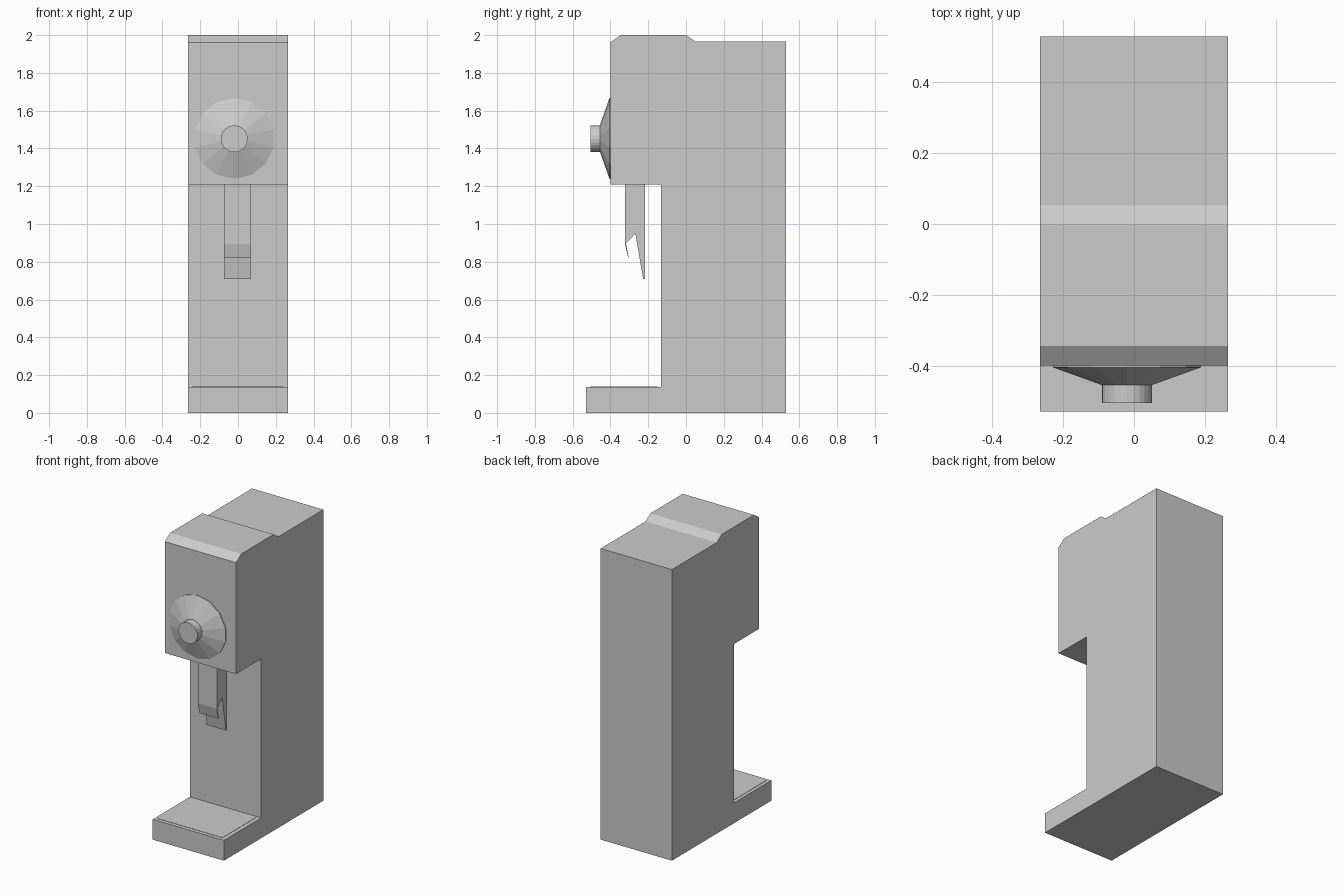
import bpy, bmesh, math

if "Cube" in bpy.data.objects:
    bpy.data.objects.remove(bpy.data.objects["Cube"])


def finish(bm, name, mat=None):
    bmesh.ops.recalc_face_normals(bm, faces=bm.faces)
    mesh = bpy.data.meshes.new(name)
    bm.to_mesh(mesh)
    bm.free()
    if mat:
        mesh.materials.append(mat)
    obj = bpy.data.objects.new(name, mesh)
    bpy.context.collection.objects.link(obj)
    return obj


def extrude_profile(name, profile, x0, x1, mat=None):
    """Extrude a (y, z) outline from x0 to x1."""
    bm = bmesh.new()
    a = [bm.verts.new((x0, y, z)) for y, z in profile]
    b = [bm.verts.new((x1, y, z)) for y, z in profile]
    n = len(profile)
    bm.faces.new(a)
    bm.faces.new(b[::-1])
    for i in range(n):
        j = (i + 1) % n
        bm.faces.new((a[i], a[j], b[j], b[i]))
    return finish(bm, name, mat)


def turned_part(name, profile, cx, cz, sides):
    """Rings of (radius, y) around an axis along y, capped at both ends."""
    bm = bmesh.new()
    rings = []
    for r, y in profile:
        angles = [2 * math.pi * i / sides for i in range(sides)]
        rings.append([bm.verts.new((cx + r * math.sin(t), y, cz + r * math.cos(t)))
                      for t in angles])
    for lo, hi in zip(rings, rings[1:]):
        for i in range(sides):
            j = (i + 1) % sides
            bm.faces.new((lo[i], lo[j], hi[j], hi[i]))
    bm.faces.new(rings[0])
    bm.faces.new(rings[-1])
    return finish(bm, name)


light = bpy.data.materials.new("light_grey")
light.diffuse_color = (0.95, 0.95, 0.95, 1)
light.use_nodes = True
light.node_tree.nodes["Principled BSDF"].inputs["Base Color"].default_value = light.diffuse_color

# Cabinet: foot, column and overhanging head in one outline
extrude_profile("cabinet", [
    (-0.53, 0), (0.53, 0), (0.53, 1.965), (0.052, 1.965), (0, 2.0),
    (-0.345, 2.0), (-0.40, 1.962), (-0.40, 1.21), (-0.133, 1.21),
    (-0.133, 0.137), (-0.53, 0.137)], -0.266, 0.266)

# Pale panel on the foot
extrude_profile("tray_panel", [
    (-0.505, 0.135), (-0.15, 0.135), (-0.15, 0.139), (-0.505, 0.139)],
    -0.243, 0.238, light)

# Spout under the head, notched at the bottom with a thin front lip
extrude_profile("spout", [
    (-0.323, 1.22), (-0.323, 0.893), (-0.306, 0.82), (-0.303, 0.82),
    (-0.318, 0.897), (-0.268, 0.95), (-0.227, 0.71), (-0.216, 0.71),
    (-0.216, 1.22)], -0.074, 0.069, light)

# Dial: flared skirt and the round knob on it
turned_part("dial_skirt", [(0.214, -0.395), (0.214, -0.405), (0.072, -0.455)],
            -0.02, 1.453, 14)
turned_part("dial_knob", [(0.071, -0.45), (0.071, -0.505)], -0.02, 1.451, 24)
